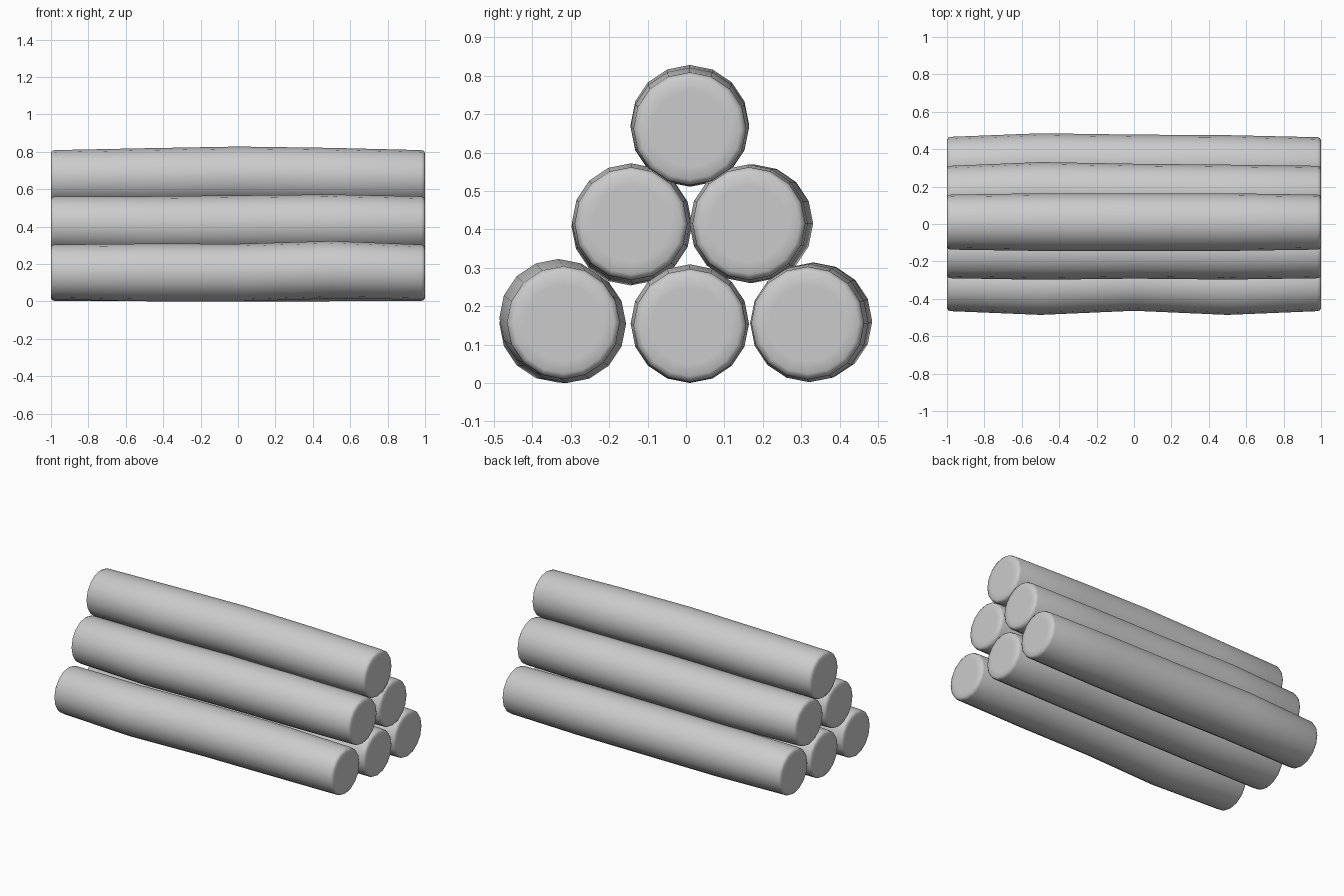
import bpy, bmesh
from math import sin, cos, tau

if "Cube" in bpy.data.objects:
    bpy.data.objects.remove(bpy.data.objects["Cube"])

SIDES = 16
RING_X = (-0.98, -0.5, 0.0, 0.5, 0.98)
END_R, MID_R = 0.147, 0.154


def make_log(name, centres):
    """Slightly crooked log along x; centres = (y, z) at each of the five rings."""
    (ya, za), (yb, zb) = centres[0], centres[-1]
    # cap inset, rounded rim, body rings, rounded rim, cap inset
    rings = [(-1.0, ya, za, 0.10), (-1.0, ya, za, 0.132), (-0.993, ya, za, 0.143)]
    for i, (x, (y, z)) in enumerate(zip(RING_X, centres)):
        rings.append((x, y, z, END_R if i in (0, 4) else MID_R))
    rings += [(0.993, yb, zb, 0.143), (1.0, yb, zb, 0.132), (1.0, yb, zb, 0.10)]

    bm = bmesh.new()
    loops = [[bm.verts.new((x, y + r * sin(tau * k / SIDES), z + r * cos(tau * k / SIDES)))
              for k in range(SIDES)] for x, y, z, r in rings]
    for a, b in zip(loops, loops[1:]):
        for k in range(SIDES):
            n = (k + 1) % SIDES
            bm.faces.new((a[k], a[n], b[n], b[k]))
    bm.faces.new(loops[0])
    bm.faces.new(loops[-1])
    bmesh.ops.recalc_face_normals(bm, faces=bm.faces)
    for f in bm.faces:
        f.smooth = True
    mesh = bpy.data.meshes.new(name)
    bm.to_mesh(mesh)
    bm.free()
    bpy.context.collection.objects.link(bpy.data.objects.new(name, mesh))


# Pyramid stack: three logs, then two, then one
logs = {
    "bottom_front_log": [(-0.319, 0.157), (-0.332, 0.155), (-0.31, 0.154), (-0.332, 0.169), (-0.319, 0.157)],
    "bottom_middle_log": [(0.01, 0.15), (0.01, 0.155), (0.01, 0.154), (0.01, 0.155), (0.01, 0.15)],
    "bottom_back_log": [(0.319, 0.156), (0.331, 0.16), (0.324, 0.157), (0.321, 0.156), (0.317, 0.156)],
    "middle_front_log": [(-0.143, 0.415), (-0.144, 0.408), (-0.138, 0.413), (-0.143, 0.418), (-0.143, 0.415)],
    "middle_back_log": [(0.164, 0.415), (0.177, 0.415), (0.168, 0.415), (0.163, 0.415), (0.164, 0.415)],
    "top_log": [(0.01, 0.662), (0.01, 0.665), (0.01, 0.674), (0.01, 0.667), (0.01, 0.662)],
}
for name, centres in logs.items():
    make_log(name, centres)
